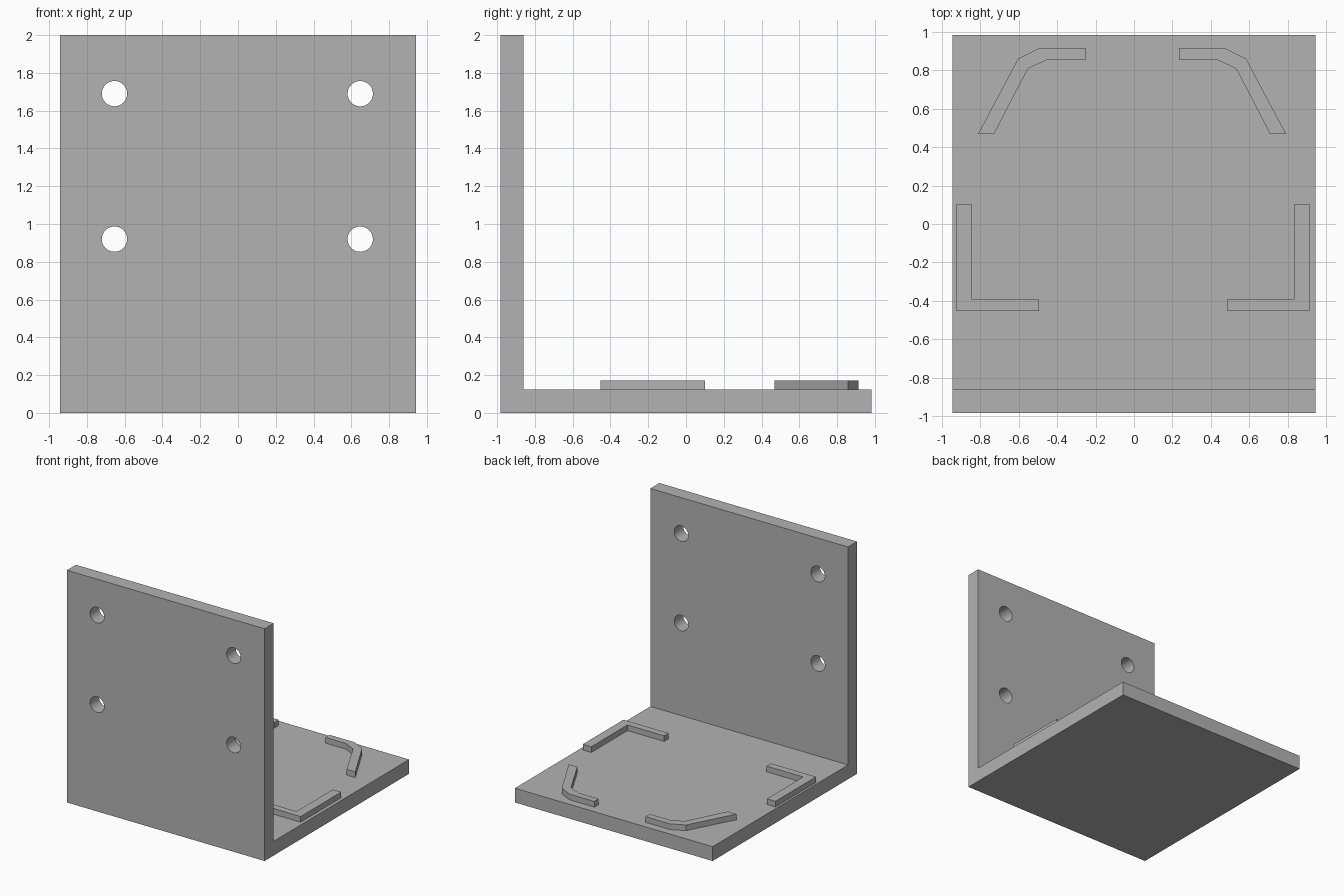
import bpy
import bmesh
import math

cube = bpy.data.objects.get("Cube")
if cube:
    bpy.data.objects.remove(cube, do_unlink=True)

HALF_W, HALF_D, HEIGHT, THICK = 0.942, 0.983, 2.0, 0.123
RIDGE_TOP = 0.172

grey = bpy.data.materials.new("plain grey")
grey.use_nodes = True
colour = (0.45, 0.45, 0.45, 1)
grey.diffuse_color = colour
grey.node_tree.nodes["Principled BSDF"].inputs["Base Color"].default_value = colour


def extrude_profile(name, points, offset):
    """Closed polygon swept along an offset vector."""
    bm = bmesh.new()
    face = bm.faces.new([bm.verts.new(p) for p in points])
    swept = bmesh.ops.extrude_face_region(bm, geom=[face])["geom"]
    verts = [v for v in swept if isinstance(v, bmesh.types.BMVert)]
    bmesh.ops.translate(bm, verts=verts, vec=offset)
    bmesh.ops.recalc_face_normals(bm, faces=bm.faces)
    mesh = bpy.data.meshes.new(name)
    bm.to_mesh(mesh)
    bm.free()
    obj = bpy.data.objects.new(name, mesh)
    bpy.context.collection.objects.link(obj)
    mesh.materials.append(grey)
    return obj


# Angle bracket: upright wall and base plate in one L profile
side = [(-HALF_D, 0), (HALF_D, 0), (HALF_D, THICK),
        (THICK - HALF_D, THICK), (THICK - HALF_D, HEIGHT), (-HALF_D, HEIGHT)]
bracket = extrude_profile("bracket", [(-HALF_W, y, z) for y, z in side],
                          (2 * HALF_W, 0, 0))

# Four screw holes through the wall
for x in (-0.654, 0.647):
    for z in (0.92, 1.69):
        bpy.ops.mesh.primitive_cylinder_add(
            vertices=48, radius=0.067, depth=0.4,
            location=(x, -HALF_D + THICK / 2, z), rotation=(math.pi / 2, 0, 0))
        cutter = bpy.context.object
        cutter.name = "hole_cutter"
        cutter.data.materials.append(grey)
        cutter.hide_render = True
        cutter.hide_set(True)
        cut = bracket.modifiers.new("screw hole", "BOOLEAN")
        cut.object = cutter
        cut.solver = "EXACT"

# Bake the holes, then drop the cutters
bpy.context.view_layer.update()
graph = bpy.context.evaluated_depsgraph_get()
drilled = bpy.data.meshes.new_from_object(bracket.evaluated_get(graph))
bracket.modifiers.clear()
bracket.data = drilled
for obj in [o for o in bpy.data.objects if o.name.startswith("hole_cutter")]:
    bpy.data.objects.remove(obj, do_unlink=True)
bpy.ops.object.select_all(action="DESELECT")
bracket.select_set(True)
bpy.context.view_layer.objects.active = bracket
bpy.ops.object.shade_smooth_by_angle(angle=math.radians(30))

# Locating ridges on the base: (outline for the left half, mirror centre)
ridges = {
    "square_ridge": ([(0.918, 0.101), (0.918, -0.452), (0.488, -0.452),
                      (0.488, -0.392), (0.837, -0.392), (0.837, 0.101)], -0.005),
    "bent_ridge": ([(0.8, 0.468), (0.593, 0.858), (0.481, 0.914), (0.243, 0.914),
                    (0.243, 0.856), (0.436, 0.856), (0.541, 0.807),
                    (0.717, 0.468)], -0.01),
}
for name, (outline, centre) in ridges.items():
    for label, sign in (("left", 1), ("right", -1)):
        extrude_profile(f"{label}_{name}",
                        [(centre + sign * x, y, THICK) for x, y in outline],
                        (0, 0, RIDGE_TOP - THICK))
